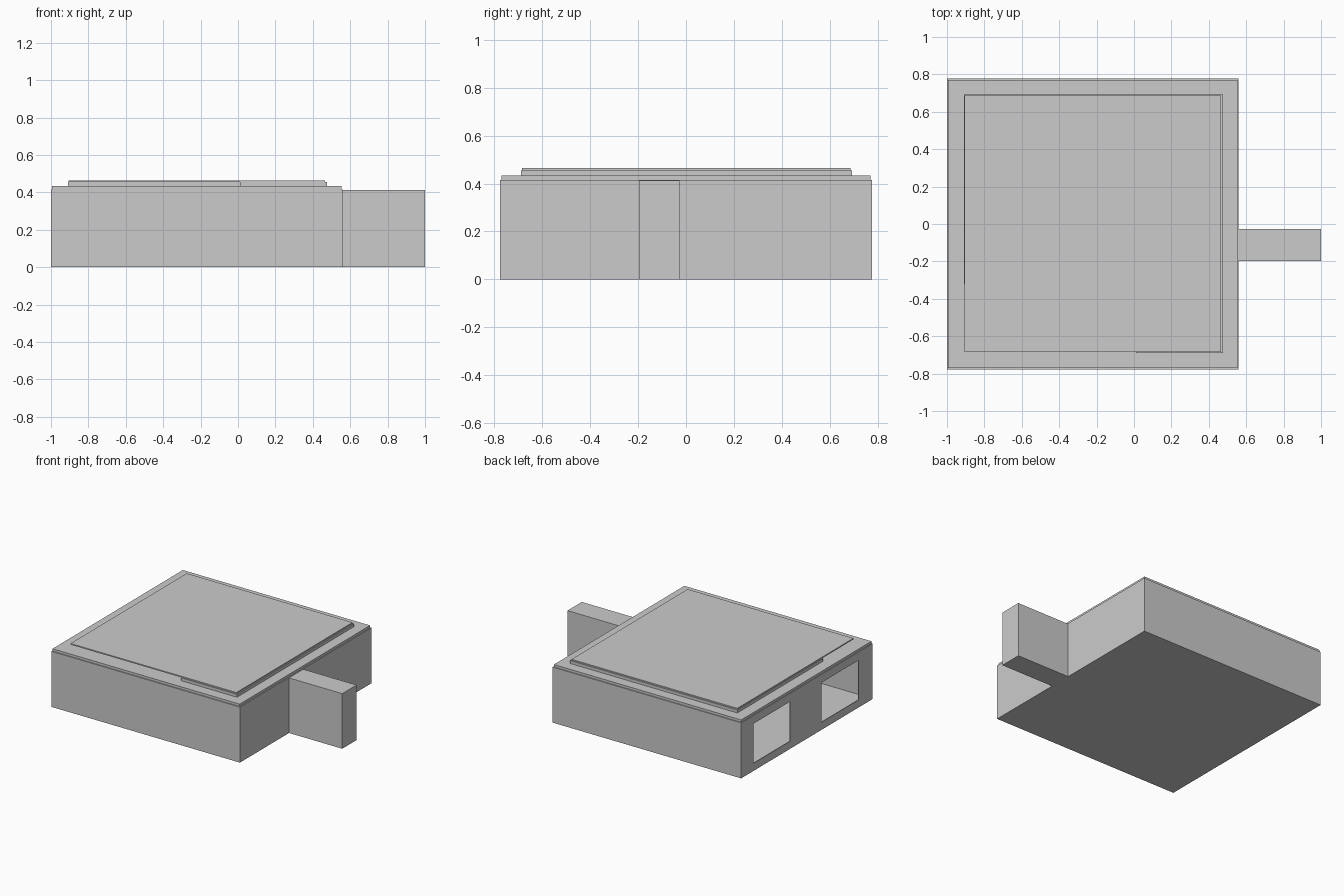
import bpy
import bmesh

cube = bpy.data.objects.get("Cube")
if cube:
    bpy.data.objects.remove(cube, do_unlink=True)

grey = bpy.data.materials.new("plain_grey")
grey.use_nodes = True
colour = (0.6, 0.6, 0.6, 1)
grey.diffuse_color = colour
grey.node_tree.nodes["Principled BSDF"].inputs["Base Color"].default_value = colour


def prism(name, outline, z0, z1):
    """Extrude a counter-clockwise outline from z0 up to z1."""
    bm = bmesh.new()
    base = bm.faces.new([bm.verts.new((x, y, z0)) for x, y in outline])
    top = bmesh.ops.extrude_face_region(bm, geom=[base])["geom"]
    moved = [v for v in top if isinstance(v, bmesh.types.BMVert)]
    bmesh.ops.translate(bm, verts=moved, vec=(0, 0, z1 - z0))
    bmesh.ops.recalc_face_normals(bm, faces=bm.faces)
    mesh = bpy.data.meshes.new(name)
    bm.to_mesh(mesh)
    bm.free()
    mesh.materials.append(grey)
    obj = bpy.data.objects.new(name, mesh)
    bpy.context.collection.objects.link(obj)
    return obj


def box(name, x0, x1, y0, y1, z0, z1):
    return prism(name, [(x0, y0), (x1, y0), (x1, y1), (x0, y1)], z0, z1)


def cut(obj, cutter):
    cutter.hide_render = True
    cutter.hide_set(True)
    mod = obj.modifiers.new(cutter.name, "BOOLEAN")
    mod.operation = "DIFFERENCE"
    mod.solver = "EXACT"
    mod.object = cutter


# Thin-walled main room with two side windows
room = box("room_walls", -1, 0.56, -0.777, 0.777, 0, 0.415)
t = 0.006
cut(room, box("room_cavity_cutter", -1 + t, 0.56 - t, -0.777 + t, 0.777 - t, t, 0.415 - t))
for side, y0, y1 in (("back", 0.20, 0.63), ("front", -0.61, -0.17)):
    cut(room, box(side + "_window_cutter", -1.1, -0.9, y0, y1, 0.057, 0.353))

# Side passage
box("side_passage", 0.55, 1, -0.197, -0.028, 0, 0.412)

# Stepped roof: base, slab with one corner notched out, top plate
box("roof_base", -0.995, 0.553, -0.77, 0.77, 0.415, 0.433)
prism("roof_slab", [(0.01, -0.69), (0.475, -0.69), (0.475, 0.693), (-0.91, 0.693),
                    (-0.91, -0.32), (0.01, -0.32)], 0.433, 0.455)
box("roof_plate", -0.905, 0.466, -0.685, 0.687, 0.455, 0.464)
